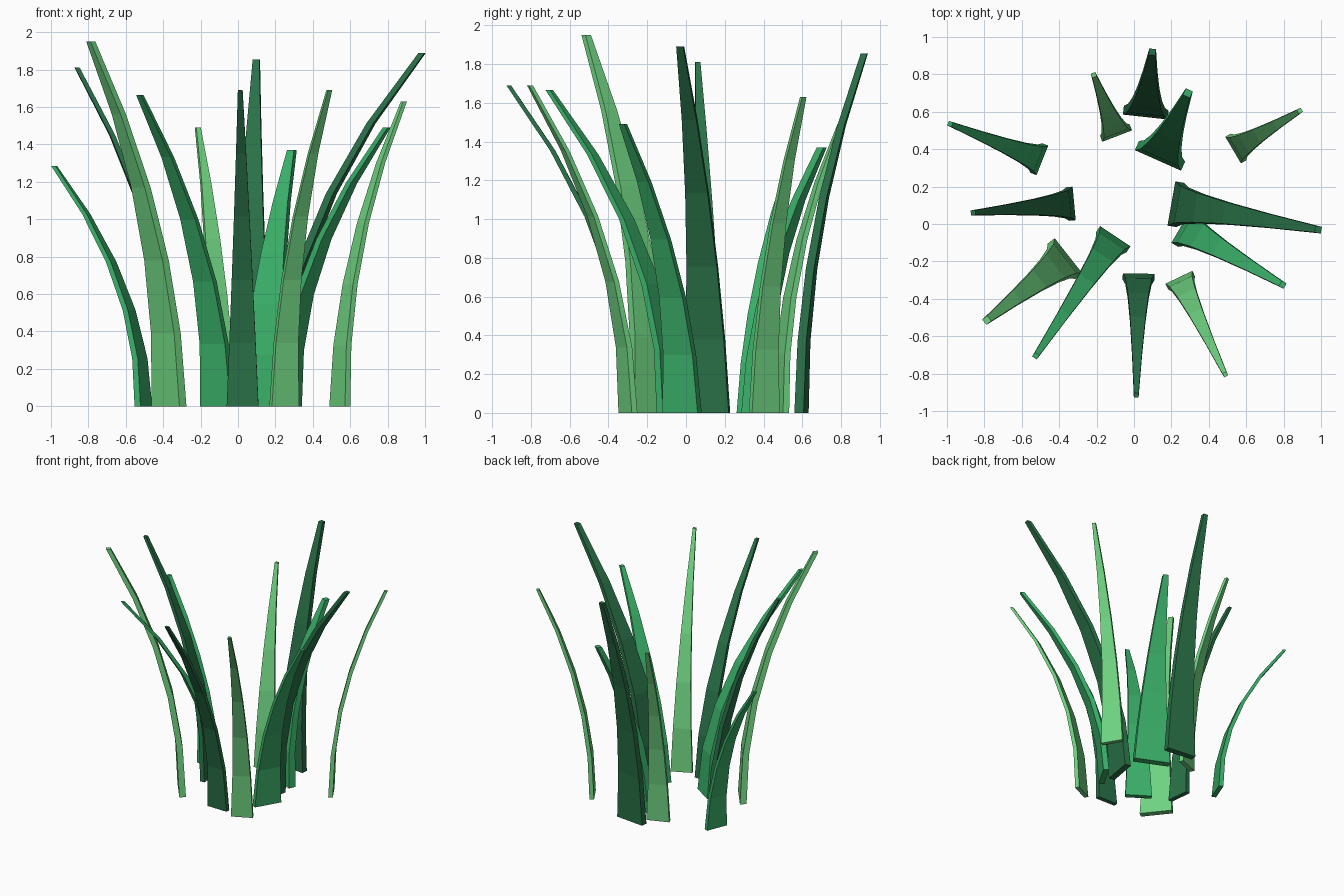
import bpy, bmesh
from mathutils import Vector

if "Cube" in bpy.data.objects:
    bpy.data.objects.remove(bpy.data.objects["Cube"])

SEGMENTS = 5


def material(name, rgb):
    m = bpy.data.materials.new(name)
    m.diffuse_color = (*rgb, 1)
    m.use_nodes = True
    m.node_tree.nodes["Principled BSDF"].inputs["Base Color"].default_value = m.diffuse_color
    return m


GREENS = [material("dark_green", (0.023, 0.17, 0.065)),
          material("mid_green", (0.042, 0.43, 0.14)),
          material("light_green", (0.16, 0.65, 0.22))]


def blade(name, inner, tip, height, width, mat):
    """Flat tapering grass blade that bends outwards from its inner base edge."""
    inner, tip = Vector(inner), Vector(tip)
    out = (tip - inner).normalized()
    side = Vector((-out.y, out.x))
    thick = 0.2 * width
    base = inner + out * thick / 2
    bm = bmesh.new()
    rings = []
    for i in range(SEGMENTS + 1):
        t = i / SEGMENTS
        c = base + (tip - base) * t * t
        w = side * width / 2 * (1 - 0.85 * t)
        d = out * thick / 2 * (1 - 0.3 * t)
        rings.append([bm.verts.new((*p, height * t))
                      for p in (c - w - d, c - w + d, c + w + d, c + w - d)])
    for a, b in zip(rings, rings[1:]):
        for k in range(4):
            n = (k + 1) % 4
            bm.faces.new((a[k], a[n], b[n], b[k]))
    bm.faces.new(rings[0])
    bm.faces.new(rings[-1])
    bmesh.ops.recalc_face_normals(bm, faces=bm.faces)
    me = bpy.data.meshes.new(name)
    bm.to_mesh(me)
    bm.free()
    me.materials.append(mat)
    bpy.context.collection.objects.link(bpy.data.objects.new(name, me))


# Blades clockwise round the tuft: inner base point, tip, height, base width
BLADES = [
    ((0.20, 0.11), (0.985, -0.03), 1.89, 0.24),
    ((0.2525, -0.01), (0.795, -0.325), 1.49, 0.21),
    ((0.24, -0.285), (0.488, -0.805), 1.69, 0.16),
    ((0.025, -0.265), (0.012, -0.915), 1.69, 0.17),
    ((-0.10, -0.065), (-0.525, -0.705), 1.665, 0.195),
    ((-0.35, -0.17), (-0.787, -0.515), 1.95, 0.24),
    ((-0.32, 0.11), (-0.86, 0.06), 1.81, 0.18),
    ((-0.49, 0.34), (-0.983, 0.535), 1.285, 0.17),
    ((-0.09, 0.47), (-0.215, 0.797), 1.49, 0.17),
    ((0.06, 0.572), (0.098, 0.92), 1.855, 0.24),
    ((0.128, 0.34), (0.288, 0.70), 1.37, 0.27),
    ((0.53, 0.395), (0.887, 0.605), 1.63, 0.165),
]
for i, b in enumerate(BLADES):
    blade(f"grass_blade_{i + 1}", *b, GREENS[i % 3])
